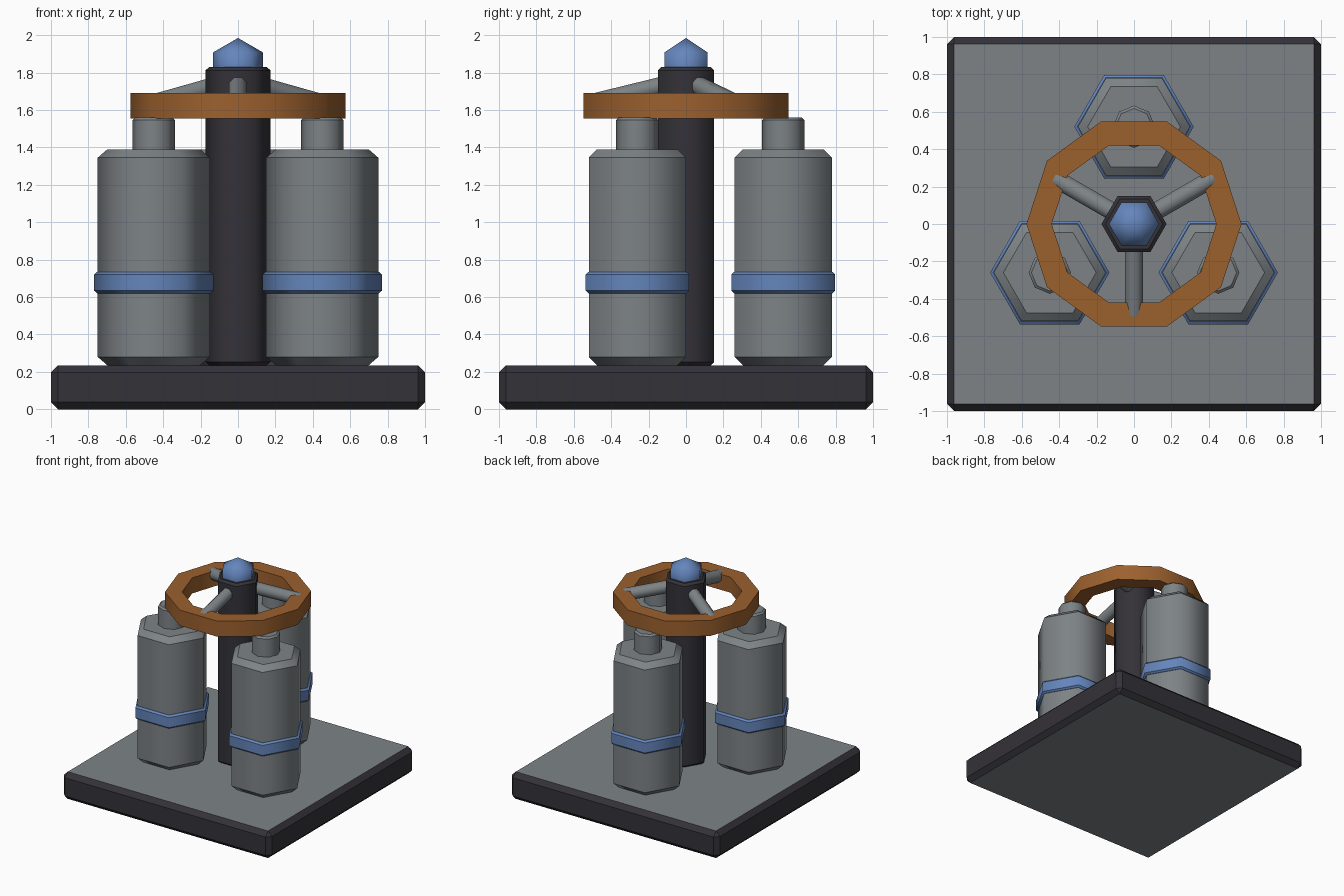
import bpy, bmesh, math
from mathutils import Vector, Matrix

if "Cube" in bpy.data.objects:
    bpy.data.objects.remove(bpy.data.objects["Cube"])


def mat(name, col):
    m = bpy.data.materials.new(name)
    m.diffuse_color = (*col, 1)
    m.use_nodes = True
    m.node_tree.nodes["Principled BSDF"].inputs["Base Color"].default_value = m.diffuse_color
    return m


GREY = mat("steel grey", (0.205, 0.226, 0.238))
DARK = mat("dark iron", (0.034, 0.032, 0.040))
BLUE = mat("blue paint", (0.127, 0.235, 0.50))
ORANGE = mat("orange brown", (0.33, 0.118, 0.027))


def finish(bm, name, *mats, rounded=True):
    """Round the walls but keep level edges crisp."""
    bmesh.ops.recalc_face_normals(bm, faces=bm.faces)
    for f in bm.faces:
        f.smooth = rounded
    for e in bm.edges:
        a, b = e.verts
        e.smooth = abs(a.co.z - b.co.z) > 1e-4
    me = bpy.data.meshes.new(name)
    bm.to_mesh(me)
    bm.free()
    ob = bpy.data.objects.new(name, me)
    for m in mats:
        me.materials.append(m)
    bpy.context.collection.objects.link(ob)
    return ob


def prism(name, m, x, y, z0, z1, r, sides, bevel=0.0, turn=0.0):
    bm = bmesh.new()
    place = Matrix.Translation((x, y, (z0 + z1) / 2)) @ Matrix.Rotation(turn, 4, 'Z')
    bmesh.ops.create_cone(bm, cap_ends=True, segments=sides, radius1=r, radius2=r,
                          depth=z1 - z0, matrix=place)
    if bevel:
        rims = [e for e in bm.edges if abs(e.verts[0].co.z - e.verts[1].co.z) < 1e-5]
        bmesh.ops.bevel(bm, geom=rims, offset=bevel, segments=1, affect='EDGES')
    return finish(bm, name, m)


# base slab: dark chamfered sides, grey top and bottom
bm = bmesh.new()
bmesh.ops.create_cube(bm, size=1, matrix=Matrix.Translation((0, 0, 0.1175))
                      @ Matrix.Diagonal((2, 2, 0.235, 1)))
bmesh.ops.bevel(bm, geom=bm.edges[:], offset=0.038, segments=1, affect='EDGES')
bm.normal_update()
for f in bm.faces:
    f.material_index = 1 if abs(f.normal.z) > 0.9 else 0
finish(bm, "base_slab", DARK, GREY, rounded=False)

# central column and its knob
prism("column", DARK, 0, 0, 0.235, 1.83, 0.174, 6, 0.018, math.pi / 3)
bm = bmesh.new()
bmesh.ops.create_uvsphere(bm, u_segments=6, v_segments=3, radius=0.155,
                          matrix=Matrix.Translation((0, 0, 1.83)))
knob = finish(bm, "top_knob", BLUE)
for e in knob.data.edges:
    e.use_edge_sharp = False

# hexagon vertices must lie on the x axis
for ob in bpy.data.objects:
    if ob.name in ("column", "top_knob"):
        far = max(v.co.x for v in ob.data.vertices)
        if far < 0.98 * max(v.co.y for v in ob.data.vertices):
            ob.data.transform(Matrix.Rotation(math.pi / 6, 4, 'Z'))


def hexagon(name, m, x, y, z0, z1, r, bevel):
    """Six-sided prism with corners pointing along x."""
    ob = prism(name, m, 0, 0, z0, z1, r, 6, bevel)
    if max(v.co.x for v in ob.data.vertices) < max(v.co.y for v in ob.data.vertices):
        ob.data.transform(Matrix.Rotation(math.pi / 6, 4, 'Z'))
    ob.data.transform(Matrix.Translation((x, y, 0)))


# three tanks with bands and necks, and three spokes between them
for i in range(3):
    a = math.radians(90 + 120 * i)
    x, y = 0.52 * math.cos(a), 0.52 * math.sin(a)
    hexagon(f"tank_{i + 1}", GREY, x, y, 0.235, 1.39, 0.30, 0.045)
    hexagon(f"tank_band_{i + 1}", BLUE, x, y, 0.62, 0.735, 0.319, 0.014)
    prism(f"tank_neck_{i + 1}", GREY, x, y, 1.36, 1.56, 0.113, 8, 0.014)

    b = a + math.pi
    d = Vector((math.cos(b), math.sin(b), 0))
    p, q = d * 0.05 + Vector((0, 0, 1.75)), d * 0.50 + Vector((0, 0, 1.64))
    axis = (q - p).normalized()
    side = Vector((0, 0, 1)).cross(axis).normalized()
    up = axis.cross(side)
    rot = Matrix((side, up, axis)).transposed().to_4x4()
    bm = bmesh.new()
    bmesh.ops.create_cone(bm, cap_ends=True, segments=8, radius1=0.051, radius2=0.051,
                          depth=(q - p).length,
                          matrix=Matrix.Translation((p + q) / 2) @ rot
                          @ Matrix.Rotation(math.pi / 8, 4, 'Z'))
    spoke = finish(bm, f"spoke_{i + 1}", GREY)
    for e in spoke.data.edges:
        e.use_edge_sharp = False
    for f in spoke.data.polygons:
        f.use_smooth = len(f.vertices) == 4

# ten-sided wheel rim with a square section
bm = bmesh.new()
n = 10
loops = []
for k in range(n):
    t = 2 * math.pi * k / n
    loops.append([bm.verts.new((r * math.cos(t), r * math.sin(t), z))
                  for r, z in ((0.44, 1.555), (0.575, 1.555), (0.575, 1.69), (0.44, 1.69))])
for k in range(n):
    s, t = loops[k], loops[(k + 1) % n]
    for j in range(4):
        bm.faces.new((s[j], t[j], t[(j + 1) % 4], s[(j + 1) % 4]))
finish(bm, "wheel_rim", ORANGE)
